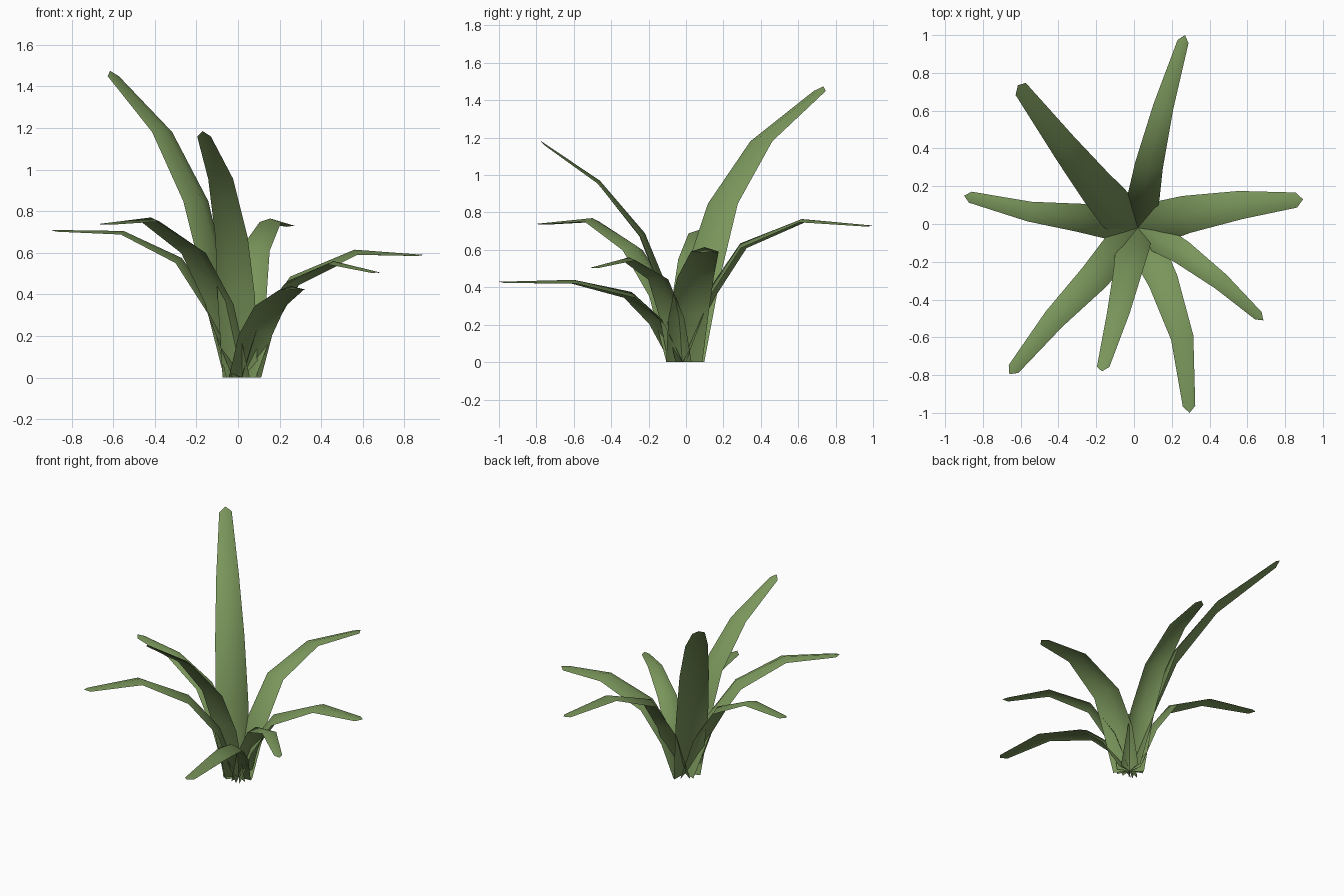
import bpy
import math
from mathutils import Vector, Matrix

if "Cube" in bpy.data.objects:
    bpy.data.objects.remove(bpy.data.objects["Cube"])

green = bpy.data.materials.new("leaf green")
green.diffuse_color = (0.195, 0.305, 0.105, 1)
green.use_nodes = True
green.node_tree.nodes["Principled BSDF"].inputs["Base Color"].default_value = green.diffuse_color

BASE = (0.02, -0.02, 0.0)      # all leaves grow from this point
UP = Vector((0, 0, 1))
FOLD = (0.45, 0.45, 0.42, 0.33)  # midrib height per half width, base to tip


def leaf(name, points, halves, turn=0):
    """Strip with a raised midrib: three vertices per row, pointed at the end."""
    pts = [Vector(p) for p in [BASE] + points]
    verts, faces = [], []
    for i, p in enumerate(pts):
        tangent = (pts[min(i + 1, len(pts) - 1)] - pts[max(i - 1, 0)]).normalized()
        side = tangent.cross(UP).normalized()
        normal = side.cross(tangent).normalized()
        side = Matrix.Rotation(math.radians(turn), 3, 'Z') @ side
        if i == 0:             # keep the foot flat on the ground
            normal.z = 0
        if i == len(pts) - 1:  # shoulders sit just behind the tip
            edge = p - tangent * 0.035 - normal * 0.008
        else:
            edge = p - normal * halves[i] * FOLD[i]
        verts += [edge - side * halves[i], p, edge + side * halves[i]]
    for r in range(len(pts) - 1):
        for c in range(2):
            a = r * 3 + c
            faces.append((a, a + 1, a + 4, a + 3))
    mesh = bpy.data.meshes.new(name)
    mesh.from_pydata([tuple(v) for v in verts], [], faces)
    mesh.materials.append(green)
    for poly in mesh.polygons:
        poly.use_smooth = True
    ob = bpy.data.objects.new(name, mesh)
    bpy.context.collection.objects.link(ob)


# midrib points after the base, then half widths from base to tip
leaf("leaf_back", [(.045, .11, .37), (.075, .29, .635), (.155, .62, .765), (.27, 1.0, .73)],
     [.085, .085, .075, .054, .03])
leaf("leaf_tall_back_left", [(-.07, .05, .47), (-.18, .17, .87), (-.355, .39, 1.2), (-.615, .735, 1.475)],
     [.1, .115, .1, .076, .042], turn=13)
leaf("leaf_left", [(-.1, 0, .33), (-.27, .03, .575), (-.55, .065, .705), (-.9, .15, .71)],
     [.08, .085, .075, .053, .03])
leaf("leaf_front_left", [(-.065, -.11, .37), (-.2, -.27, .625), (-.42, -.5, .77), (-.66, -.795, .74)],
     [.085, .09, .08, .06, .033])
leaf("leaf_tall_front", [(0, -.1, .4), (-.025, -.22, .69), (-.08, -.46, .97), (-.17, -.78, 1.185)],
     [.085, .09, .078, .06, .033], turn=14)
leaf("leaf_low_front", [(.07, -.13, .23), (.15, -.29, .375), (.255, -.6, .44), (.295, -1.0, .43)],
     [.085, .09, .08, .06, .033])
leaf("leaf_front_right", [(.1, -.06, .25), (.24, -.14, .465), (.46, -.305, .56), (.685, -.51, .505)],
     [.07, .075, .065, .047, .026])
leaf("leaf_right", [(.1, 0, .26), (.25, .045, .485), (.56, .1, .615), (.895, .13, .59)],
     [.1, .11, .1, .075, .04])
